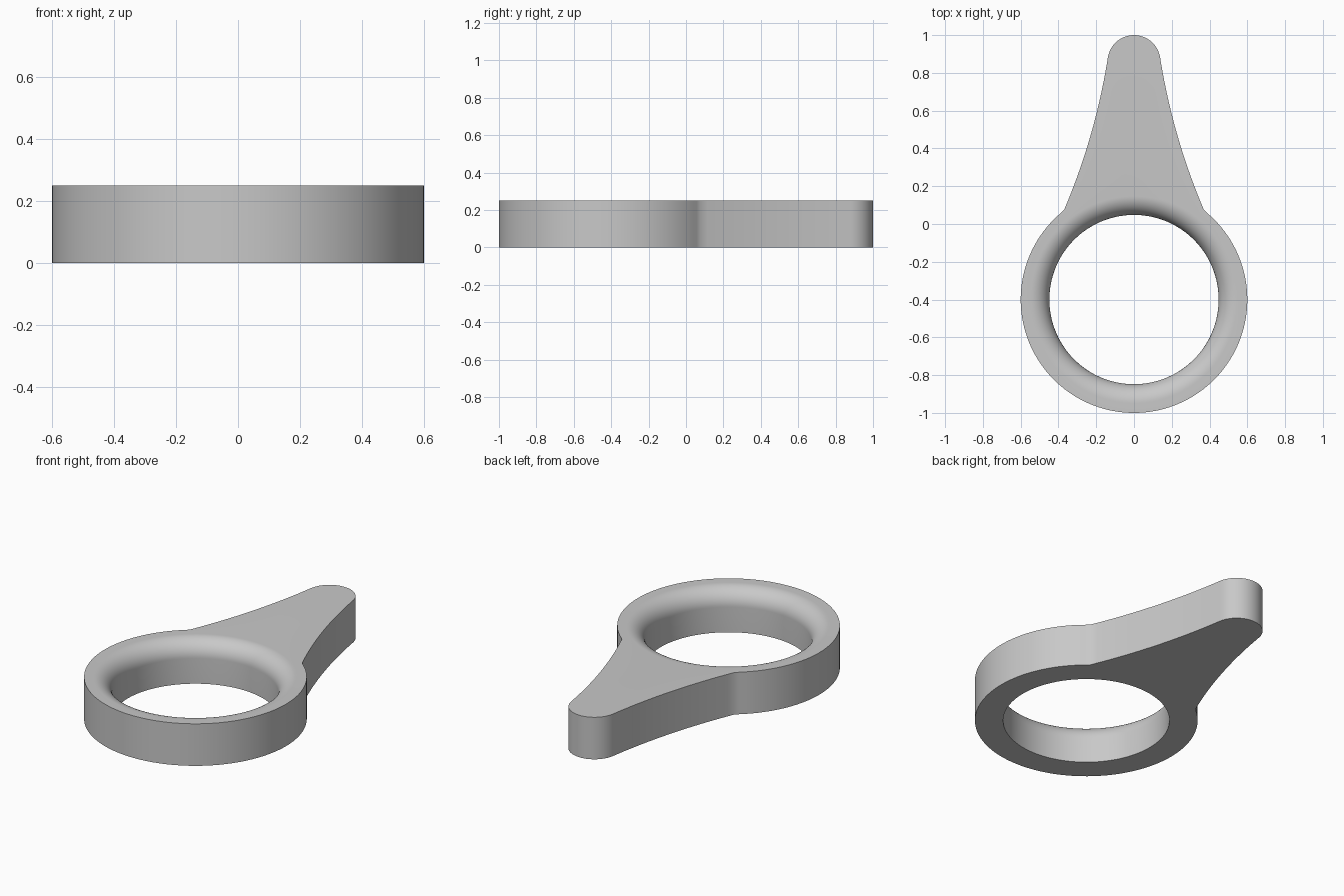
import bpy
import bmesh
from math import sin, cos, pi, radians, atan2
from mathutils import Vector

if "Cube" in bpy.data.objects:
    bpy.data.objects.remove(bpy.data.objects["Cube"])

HEIGHT = 0.25
CENTRE = Vector((0, -0.4))
OUTER, HOLE, FILLET = 0.6, 0.448, 0.1
TIP_Y, TIP_R = 0.86, 0.14


def arc(centre, radius, start, end, steps):
    """Points along a circular arc, both ends included."""
    angles = [start + (end - start) * i / steps for i in range(steps + 1)]
    return [centre + Vector((cos(a), sin(a))) * radius for a in angles]


# Right half of the outline: ring, concave lug side, rounded tip
root = Vector((0.37, 0.075))
root_angle = atan2(root.y - CENTRE.y, root.x)
ring = arc(CENTRE, OUTER, -pi / 2, root_angle, 56)
tip = arc(Vector((0, TIP_Y)), TIP_R, radians(10), pi / 2, 16)
bend = (root + tip[0]) / 2 - Vector((0.05, 0.014))
side = []
for i in range(1, 20):
    t = i / 20
    side.append(root * (1 - t) ** 2 + bend * 2 * t * (1 - t) + tip[0] * t ** 2)
half = ring[:-1] + [root] + side + tip
outline = half + [Vector((-p.x, p.y)) for p in reversed(half[1:-1])]


def circle_loop(radius):
    """Circle in the ring, with one point facing each outline point."""
    return [CENTRE + (p - CENTRE).normalized() * radius for p in outline]


# Closed cross-section: outer wall, top, rounded lip, bore, underside
sections = [(outline, 0), (outline, HEIGHT)]
for i in range(17):
    a = pi / 2 * i / 16
    sections.append((circle_loop(HOLE + FILLET * (1 - sin(a))),
                     HEIGHT - FILLET * (1 - cos(a))))
sections.append((circle_loop(HOLE), 0))

bm = bmesh.new()
loops = [[bm.verts.new((p.x, p.y, z)) for p in pts] for pts, z in sections]
n = len(outline)
for a, b in zip(loops, loops[1:] + loops[:1]):
    for i in range(n):
        j = (i + 1) % n
        bm.faces.new((a[i], a[j], b[j], b[i]))
bmesh.ops.recalc_face_normals(bm, faces=bm.faces)

mesh = bpy.data.meshes.new("ring_with_lug")
bm.to_mesh(mesh)
bm.free()
body = bpy.data.objects.new("ring_with_lug", mesh)
bpy.context.collection.objects.link(body)

# Plain grey finish
grey = bpy.data.materials.new("plain grey")
grey.use_nodes = True
colour = (0.58, 0.58, 0.58, 1)
grey.diffuse_color = colour
grey.node_tree.nodes["Principled BSDF"].inputs["Base Color"].default_value = colour
mesh.materials.append(grey)

# Smooth walls with crisp rims
bpy.ops.object.select_all(action="DESELECT")
body.select_set(True)
bpy.context.view_layer.objects.active = body
bpy.ops.object.shade_smooth_by_angle(angle=radians(35))
